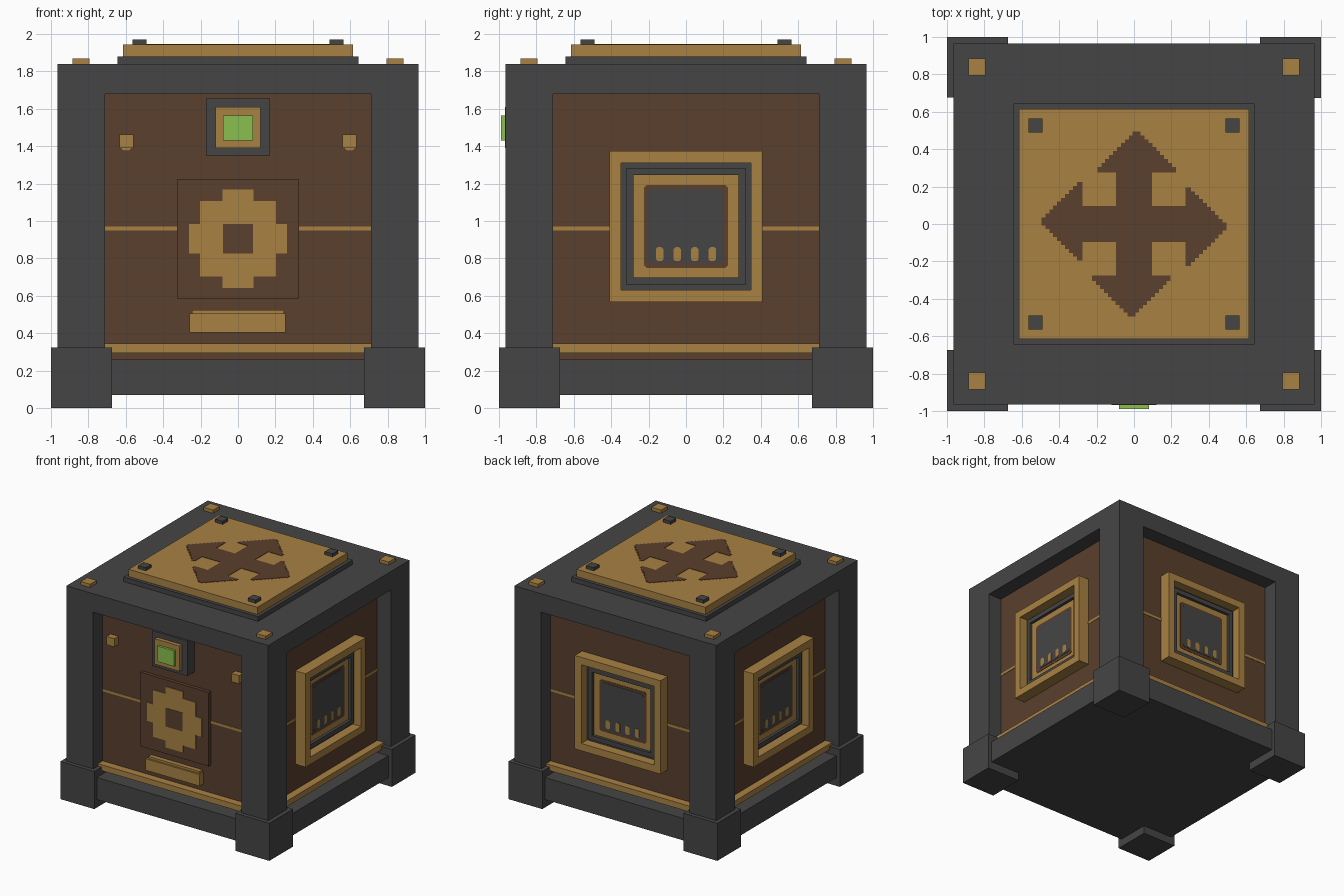
import bpy
import bmesh
from math import radians
from mathutils import Matrix, Vector

cube = bpy.data.objects.get("Cube")
if cube:
    bpy.data.objects.remove(cube, do_unlink=True)


def material(name, rgb):
    m = bpy.data.materials.new(name)
    m.use_nodes = True
    m.diffuse_color = (*rgb, 1)
    m.node_tree.nodes["Principled BSDF"].inputs["Base Color"].default_value = (*rgb, 1)
    return m


IRON = material("dark_iron", (0.060, 0.060, 0.060))
WOOD = material("brown_wood", (0.102, 0.050, 0.026))
GOLD = material("dull_gold", (0.397, 0.223, 0.057))
GREEN = material("green_light", (0.254, 0.521, 0.078))

FRONT = Matrix.Identity(4)
UPWARD = Matrix.Rotation(radians(-90), 4, "X")


def turn(quarters):
    return Matrix.Rotation(radians(90 * quarters), 4, "Z")


def finish(name, bm, mats, place=FRONT):
    bmesh.ops.recalc_face_normals(bm, faces=bm.faces)
    bm.transform(place)
    mesh = bpy.data.meshes.new(name)
    bm.to_mesh(mesh)
    bm.free()
    for m in mats:
        mesh.materials.append(m)
    ob = bpy.data.objects.new(name, mesh)
    bpy.context.collection.objects.link(ob)
    return ob


def prism(name, pts, near, far, mat, place=FRONT):
    """Outline in x and z, extruded toward -y from near to far."""
    bm = bmesh.new()
    base = bm.faces.new([bm.verts.new((x, -near, z)) for x, z in pts])
    ext = bmesh.ops.extrude_face_region(bm, geom=[base], use_keep_orig=True)
    verts = [g for g in ext["geom"] if isinstance(g, bmesh.types.BMVert)]
    bmesh.ops.translate(bm, verts=verts, vec=(0, near - far, 0))
    return finish(name, bm, [mat], place)


def rect(x0, x1, z0, z1):
    return [(x0, z0), (x1, z0), (x1, z1), (x0, z1)]


def clipped(x0, x1, z0, z1, c):
    return [(x0 + c, z0), (x1 - c, z0), (x1, z0 + c), (x1, z1 - c),
            (x1 - c, z1), (x0 + c, z1), (x0, z1 - c), (x0, z0 + c)]


def tray(name, half, z0, z1, near, far, rim, depth, mats, place):
    """Block with a pocket in its front; the pocket floor takes the second material."""
    bm = bmesh.new()
    bmesh.ops.create_cube(bm, size=1)
    for v in bm.verts:
        v.co = (v.co.x * 2 * half, -(far if v.co.y < 0 else near), z1 if v.co.z > 0 else z0)
    face = next(f for f in bm.faces if f.normal.y < -0.5)
    bmesh.ops.inset_individual(bm, faces=[face], thickness=rim)
    floor = bmesh.ops.extrude_discrete_faces(bm, faces=[face])["faces"][0]
    bmesh.ops.translate(bm, verts=floor.verts, vec=(0, depth, 0))
    floor.material_index = 1
    return finish(name, bm, mats, place)


# Case: iron block with a recessed wooden panel in each side
HALF, PANEL = 0.965, 0.835
bm = bmesh.new()
bmesh.ops.create_cube(bm, size=1)
for v in bm.verts:
    v.co = (v.co.x * 2 * HALF, v.co.y * 2 * HALF, 1.84 if v.co.z > 0 else 0.07)
bm.normal_update()
for f in [f for f in bm.faces if abs(f.normal.z) < 0.5]:
    out = f.normal.copy()
    bmesh.ops.inset_individual(bm, faces=[f], thickness=0.2)
    side = out.cross(Vector((0, 0, 1)))
    for v in f.verts:
        s = 0.71 if v.co.dot(side) > 0 else -0.71
        z = 1.68 if v.co.z > 0.95 else 0.26
        v.co = out * HALF + side * s + Vector((0, 0, z))
    panel = bmesh.ops.extrude_discrete_faces(bm, faces=[f])["faces"][0]
    bmesh.ops.translate(bm, verts=panel.verts, vec=out * (PANEL - HALF))
    panel.material_index = 1
finish("case", bm, [IRON, WOOD])

# Feet and roof studs at the four corners
for i in range(4):
    prism(f"foot_{i}", rect(0.675, 1, 0, 0.325), 0.675, 1, IRON, turn(i))
    prism(f"roof_stud_{i}", rect(0.795, 0.885, 0.795, 0.885), 1.835, 1.868, GOLD, turn(i) @ UPWARD)
    prism(f"lid_stud_{i}", rect(0.488, 0.563, 0.488, 0.563), 1.94, 1.97, IRON, turn(i) @ UPWARD)

# Lid
prism("lid_base", rect(-0.645, 0.645, -0.645, 0.645), 1.83, 1.88, IRON, UPWARD)
prism("lid_plate", rect(-0.615, 0.615, -0.615, 0.615), 1.87, 1.943, GOLD, UPWARD)

# Four-way arrow emblem with stepped arrowheads
arm, base, steps, shift = 0.097, 0.275, 10, 0.014
right, left = [], []
for k in range(steps):
    w = 0.21 * (1 - k / steps)
    lo = base if k == 0 else 0.285 + 0.021 * k
    hi = 0.285 + 0.021 * (k + 1)
    right += [(shift + w, lo), (shift + w, hi)]
    left += [(shift - w, lo), (shift - w, hi)]
quarter = [(arm, arm), (arm, base)] + right + left[::-1] + [(-arm, base)]
emblem = []
for i in range(4):
    spin = Matrix.Rotation(radians(90 * i), 2)
    emblem += [tuple(spin @ Vector(p)) for p in quarter]
prism("arrow_emblem", emblem, 1.941, 1.946, WOOD, UPWARD)

# Trim and belt lines on every side
for i in range(4):
    prism(f"lower_trim_{i}", rect(-0.71, 0.71, 0.295, 0.345), 0.82, 0.90, GOLD, turn(i))
    prism(f"belt_line_{i}", rect(-0.71, 0.71, 0.948, 0.97), 0.83, 0.838, GOLD, turn(i))

# Framed screens on the right, back and left
for i in range(1, 4):
    t = turn(i)
    tray(f"screen_frame_{i}", 0.41, 0.567, 1.375, 0.82, 0.935, 0.09, 0.08, [GOLD, IRON], t)
    tray(f"screen_lining_{i}", 0.319, 0.658, 1.284, 0.85, 0.885, 0.055, 0.025, [IRON, GOLD], t)
    prism(f"screen_border_{i}", clipped(-0.225, 0.225, 0.749, 1.193, 0.015), 0.855, 0.863, WOOD, t)
    prism(f"screen_{i}", clipped(-0.203, 0.203, 0.775, 1.172, 0.02), 0.858, 0.866, IRON, t)
    for k in range(4):
        x = -0.141 + 0.094 * k
        prism(f"screen_mark_{i}_{k}", clipped(x - 0.02, x + 0.02, 0.785, 0.86, 0.01),
              0.861, 0.869, GOLD, t)

# Front plate with a gear emblem
prism("front_plate", rect(-0.325, 0.325, 0.585, 1.225), 0.82, 0.865, WOOD)
corner = [(0.263, 0.08), (0.203, 0.08), (0.203, 0.203), (0.082, 0.203), (0.082, 0.263)]
gear = corner + [(-x, z) for x, z in corner[::-1]]
gear += [(-x, -z) for x, z in corner] + [(x, -z) for x, z in corner[::-1]]
prism("gear_emblem", [(x, z + 0.905) for x, z in gear], 0.863, 0.871, GOLD)
prism("gear_hub", rect(-0.08, 0.08, 0.825, 0.985), 0.867, 0.874, WOOD)

# Handle below the plate
prism("handle", rect(-0.26, 0.255, 0.405, 0.505), 0.82, 0.89, GOLD)
prism("handle_ledge", rect(-0.245, 0.245, 0.50, 0.523), 0.82, 0.875, GOLD)

# Indicator light
prism("light_housing", rect(-0.17, 0.17, 1.35, 1.655), 0.82, 0.935, IRON)
prism("light_bezel", rect(-0.12, 0.12, 1.39, 1.61), 0.92, 0.968, GOLD)
prism("green_lamp", rect(-0.08, 0.08, 1.43, 1.565), 0.95, 0.988, GREEN)

# Pegs on the front
for name, x in (("right_peg", -0.597), ("left_peg", 0.597)):
    prism(name, rect(x - 0.037, x + 0.037, 1.39, 1.462), 0.82, 0.89, GOLD)
    prism(name + "_lip", clipped(x - 0.03, x + 0.03, 1.373, 1.42, 0.015), 0.82, 0.87, GOLD)
